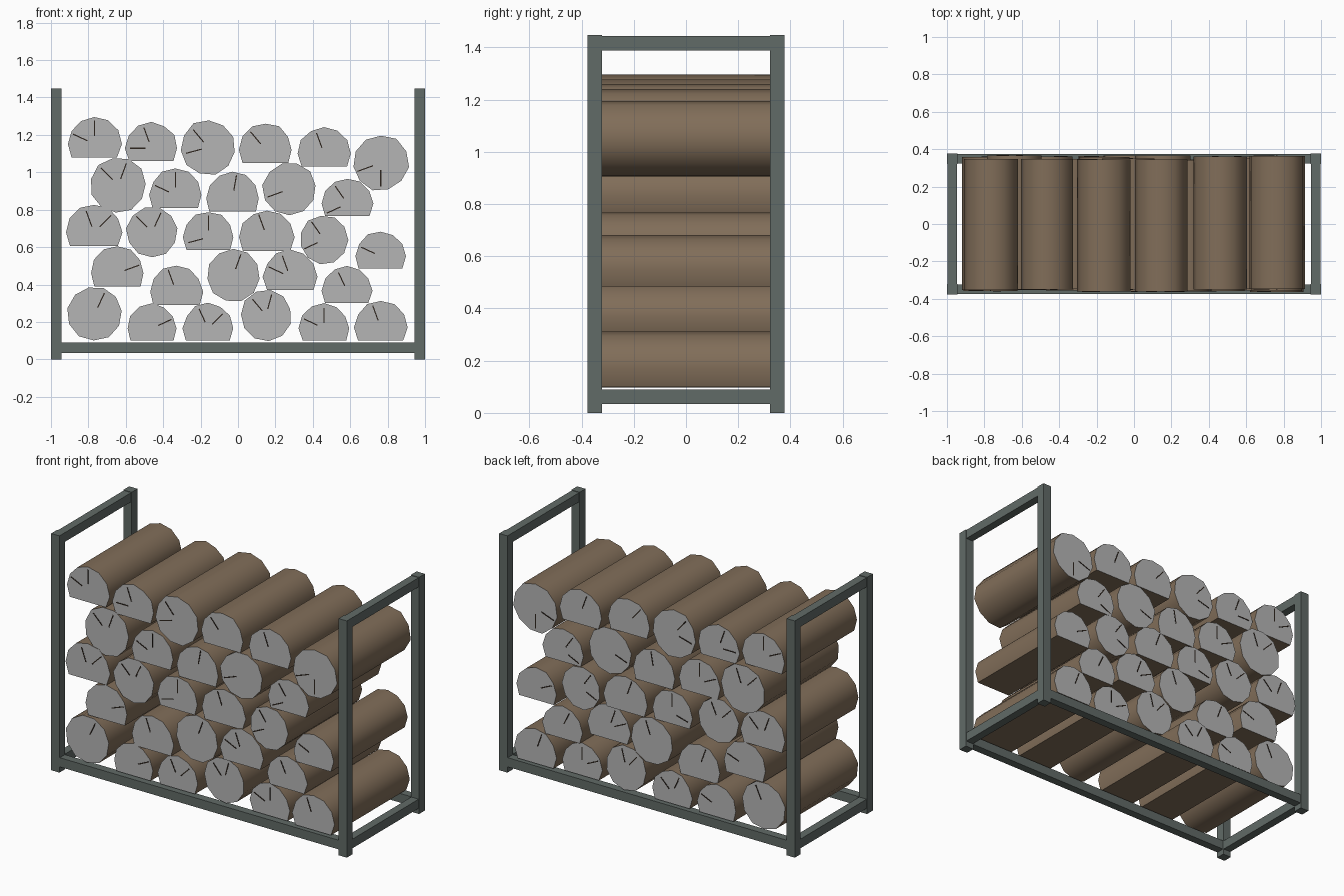
import bpy
import bmesh
import random
from math import radians, sin, cos, pi
from mathutils import Matrix, Vector

random.seed(4)
default_cube = bpy.data.objects.get("Cube")
if default_cube:
    bpy.data.objects.remove(default_cube, do_unlink=True)


def make_material(name, colour):
    mat = bpy.data.materials.new(name)
    mat.use_nodes = True
    mat.diffuse_color = (*colour, 1)
    mat.node_tree.nodes["Principled BSDF"].inputs["Base Color"].default_value = (*colour, 1)
    return mat


steel = make_material("grey green steel", (0.12, 0.145, 0.135))
bark = make_material("brown bark", (0.22, 0.155, 0.1))
end_grain = make_material("pale grey end grain", (0.46, 0.46, 0.46))
crack_dark = make_material("dark crack", (0.025, 0.017, 0.012))


def add_object(name, bm, materials):
    bmesh.ops.recalc_face_normals(bm, faces=bm.faces)
    mesh = bpy.data.meshes.new(name)
    bm.to_mesh(mesh)
    bm.free()
    for mat in materials:
        mesh.materials.append(mat)
    obj = bpy.data.objects.new(name, mesh)
    bpy.context.collection.objects.link(obj)
    return obj


def add_bar(name, centre, size):
    bm = bmesh.new()
    bmesh.ops.create_cube(bm, size=1, matrix=Matrix.Translation(centre) @ Matrix.Diagonal((*size, 1)))
    return add_object(name, bm, [steel])


# Steel rack: four posts, long base rails, and side rails at base and top
BAR = 0.056
POST_X = 1 - BAR / 2
POST_Y = 0.349
HEIGHT = 1.447
RAIL_Z = 0.062
for side, sx in (("left", 1), ("right", -1)):
    for end, sy in (("front", -1), ("back", 1)):
        add_bar(f"{side}_{end}_post", (sx * POST_X, sy * POST_Y, HEIGHT / 2), (BAR, BAR, HEIGHT))
    for level, z in (("base", RAIL_Z), ("top", HEIGHT - BAR / 2 - 0.003)):
        add_bar(f"{side}_{level}_rail", (sx * POST_X, 0, z), (BAR - 0.006, 2 * POST_Y - BAR, BAR))
for end, sy in (("front", -1), ("back", 1)):
    add_bar(f"{end}_base_rail", (0, sy * POST_Y, RAIL_Z), (2 * POST_X - BAR, BAR - 0.006, BAR))


def log_profile(r, split):
    # Whole logs are irregular rings; split logs are cut flat half a radius below centre
    if split:
        angles = [radians(-30 + 240 * i / 8) for i in range(9)]
    else:
        phase = random.uniform(0, pi)
        angles = [phase + 2 * pi * i / 11 for i in range(11)]
    points = []
    for i, a in enumerate(angles):
        k = r * random.uniform(0.98, 1.04)
        z = k * sin(a)
        if split and i in (0, len(angles) - 1):
            z = -r / 2
        points.append((k * cos(a), z))
    return points


def add_log(name, x, z, r, cracks, split):
    # Log body, extruded front to back
    front = -0.355 + random.uniform(-0.008, 0.008)
    back = 0.355 + random.uniform(-0.012, 0.012)
    bm = bmesh.new()
    ring = [bm.verts.new((x + px, front, z + pz)) for px, pz in log_profile(r, split)]
    cap = bm.faces.new(ring)
    out = bmesh.ops.extrude_face_region(bm, geom=[cap], use_keep_orig=True)
    for v in out["geom"]:
        if isinstance(v, bmesh.types.BMVert):
            v.co.y = back
    bm.normal_update()
    for f in bm.faces:
        is_end = abs(f.normal.y) > 0.9
        f.material_index = int(is_end)
        f.smooth = not is_end
    # Keep the rims and the split edges crisp
    obj = add_object(name, bm, [bark, end_grain])
    bpy.ops.object.select_all(action="DESELECT")
    obj.select_set(True)
    bpy.context.view_layer.objects.active = obj
    bpy.ops.object.shade_smooth_by_angle(angle=radians(45))

    # Radial drying cracks on both ends
    bm = bmesh.new()
    for degrees in cracks:
        reach = r * random.uniform(0.52, 0.6)
        turn = Matrix.Rotation(-radians(degrees), 4, "Y")
        for y in (front, back):
            place = Matrix.Translation((x, y, z)) @ turn @ Matrix.Translation((reach, 0, 0))
            bmesh.ops.create_cube(bm, size=1, matrix=place @ Matrix.Diagonal((r * 0.6, 0.004, 0.006, 1)))
    add_object(name + "_cracks", bm, [crack_dark])


# Each log: centre x, height (centre if whole, flat base if split), radius, crack angles
whole_logs = [
    (-0.765, 0.245, 0.145, (65,)),
    (0.15, 0.235, 0.135, (130, 75)),
    (-0.025, 0.45, 0.14, (70,)),
    (-0.46, 0.68, 0.135, (65, 135)),
    (0.46, 0.64, 0.13, (205, 125)),
    (-0.64, 0.93, 0.147, (70, 135)),
    (0.275, 0.91, 0.142, (200,)),
    (-0.16, 1.133, 0.145, (130, 195)),
    (0.763, 1.05, 0.148, (270, 200)),
]
split_logs = [
    (-0.46, 0.1, 0.13, (25,)),
    (-0.16, 0.1, 0.132, (115, 45)),
    (0.46, 0.1, 0.132, (90, 155)),
    (0.763, 0.1, 0.14, (110,)),
    (-0.645, 0.39, 0.142, (20,)),
    (-0.33, 0.29, 0.14, (110,)),
    (0.278, 0.37, 0.142, (110, 155)),
    (0.583, 0.3, 0.132, (115,)),
    (0.763, 0.485, 0.132, (155,)),
    (-0.77, 0.605, 0.147, (110, 45)),
    (-0.158, 0.585, 0.135, (90, 195)),
    (0.155, 0.58, 0.145, (110,)),
    (-0.335, 0.81, 0.138, (90, 155)),
    (-0.03, 0.79, 0.14, (80,)),
    (0.585, 0.765, 0.135, (125, 205)),
    (-0.768, 1.08, 0.142, (90, 155)),
    (-0.463, 1.06, 0.137, (110, 180)),
    (0.148, 1.05, 0.14, (130,)),
    (0.46, 1.03, 0.14, (110,)),
]
for i, (x, z, r, cracks) in enumerate(whole_logs):
    add_log(f"whole_log_{i + 1}", x, z, r, cracks, False)
for i, (x, base, r, cracks) in enumerate(split_logs):
    add_log(f"split_log_{i + 1}", x, base + r / 2, r, cracks, True)
